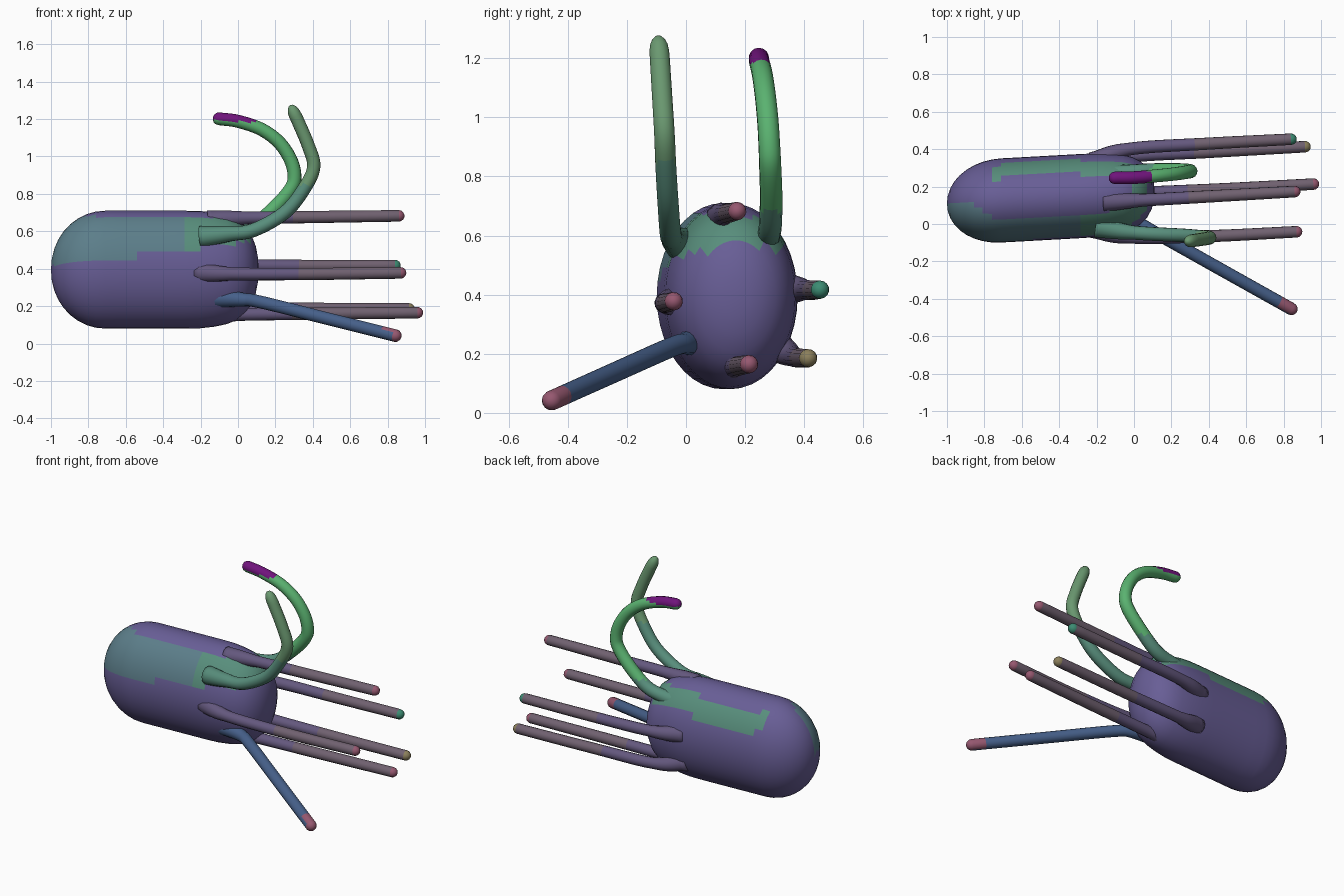
import bpy, bmesh, math
from mathutils import Vector

if "Cube" in bpy.data.objects:
    bpy.data.objects.remove(bpy.data.objects["Cube"])


def material(name, rgb):
    m = bpy.data.materials.new(name)
    lin = [(c / 255 / 12.92) if c < 11 else ((c / 255 + 0.055) / 1.055) ** 2.4 for c in rgb]
    m.diffuse_color = (*lin, 1)
    m.use_nodes = True
    m.node_tree.nodes["Principled BSDF"].inputs["Base Color"].default_value = m.diffuse_color
    return m


MATS = {n: material(n, c) for n, c in {
    "purple": (104, 94, 150), "teal": (92, 126, 138), "sage": (88, 142, 124),
    "leaf": (90, 178, 112), "moss": (106, 152, 112), "plum": (112, 20, 124),
    "violet_grey": (100, 88, 126), "brown_grey": (112, 97, 112),
    "rose": (150, 88, 112), "ochre": (140, 128, 92), "sea": (60, 140, 115),
    "blue": (70, 96, 138)}.items()}
NAMES = list(MATS)


def loft(name, rings, pick):
    """Skin a list of rings; rings of one point close the ends."""
    bm = bmesh.new()
    vs = [[bm.verts.new(p) for p in r] for r in rings]
    for a, b in zip(vs, vs[1:]):
        n = max(len(a), len(b))
        for i in range(n):
            j = (i + 1) % n
            if len(a) == 1:
                f = (a[0], b[i], b[j])
            elif len(b) == 1:
                f = (a[i], b[0], a[j])
            else:
                f = (a[i], b[i], b[j], a[j])
            bm.faces.new(f)
    bmesh.ops.recalc_face_normals(bm, faces=bm.faces)
    used = []
    for f in bm.faces:
        n = pick(f.calc_center_median())
        if n not in used:
            used.append(n)
        f.material_index = used.index(n)
        f.smooth = True
    me = bpy.data.meshes.new(name)
    bm.to_mesh(me)
    bm.free()
    for n in used:
        me.materials.append(MATS[n])
    ob = bpy.data.objects.new(name, me)
    bpy.context.collection.objects.link(ob)
    return ob


def smooth_path(pts, steps=6):
    """Catmull-Rom curve through the points."""
    p = [Vector(q) for q in pts]
    p = [2 * p[0] - p[1]] + p + [2 * p[-1] - p[-2]]
    out = []
    for i in range(1, len(p) - 2):
        a, b, c, d = p[i - 1:i + 3]
        for k in range(steps):
            t = k / steps
            out.append(0.5 * (2 * b + (c - a) * t + (2 * a - 5 * b + 4 * c - d) * t * t
                              + (3 * b - a - 3 * c + d) * t ** 3))
    return out + [p[-2]]


def tube(name, pts, r0, r1, pick, cap=1.0, flare=0.02, sides=14):
    """Round limb whose path ends at the tip; flared root, domed tip."""
    pts = [Vector(p) for p in pts]
    end = (pts[-1] - pts[-2]).normalized()
    pts[-1] = pts[-1] - end * r1 * cap
    path = smooth_path(pts)
    n = len(path)
    stations = []
    for i, p in enumerate(path):
        t = (path[min(i + 1, n - 1)] - path[max(i - 1, 0)]).normalized()
        u = i / (n - 1)
        run = (p - path[0]).length
        stations.append((p, t, r0 + (r1 - r0) * u + flare * max(0, 1 - run / 0.2)))
    for a in (25, 50, 72):
        a = math.radians(a)
        stations.append((path[-1] + end * r1 * cap * math.sin(a), end, r1 * math.cos(a)))
    side = stations[0][1].orthogonal().normalized()
    rings = [[stations[0][0]]]
    for p, t, r in stations:
        side = (side - t * side.dot(t)).normalized()
        other = t.cross(side)
        rings.append([p + r * (side * math.cos(w) + other * math.sin(w))
                      for w in (2 * math.pi * k / sides for k in range(sides))])
    rings.append([path[-1] + end * r1 * cap])
    return loft(name, rings, pick)


# mantle: long capsule, slightly turned in plan
HY, HZ, CZ = 0.225, 0.315, 0.395


def axis_y(x):
    return 0.165 + 0.055 * x


def body_colour(c):
    s = (c.z - CZ) / HZ
    if c.y < axis_y(c.x):
        if 0.08 + 0.36 * (c.x + 1) < s < 0.9 and c.x < 0.06:
            return "teal" if c.x < -0.3 else "sage"
    elif 0.52 < s < 0.85 and c.x > -0.75:
        return "sage"
    return "purple"


profile = [(-0.71 - 0.29 * math.cos(a), math.sin(a) ** 0.97)
           for a in (math.radians(d) for d in range(10, 91, 10))]
profile += [(-0.71 + 0.085 * k, 1.0) for k in range(1, 6)]
profile += [(-0.2, 0.995), (-0.13, 0.97), (-0.06, 0.925), (-0.01, 0.86), (0.035, 0.75),
            (0.07, 0.6), (0.095, 0.4), (0.107, 0.2)]
rings = [[(-1, axis_y(-1), CZ)]]
for x, s in profile:
    rings.append([(x, axis_y(x) + HY * s * math.cos(w), CZ + HZ * s * math.sin(w))
                  for w in (2 * math.pi * k / 40 for k in range(40))])
rings.append([(0.11, axis_y(0.11), CZ)])
loft("mantle", rings, body_colour)

# five straight trailing tentacles
straight = {
    "top_tentacle": ([(-0.16, 0.12, 0.655), (0, 0.125, 0.67), (0.45, 0.15, 0.677), (0.89, 0.175, 0.683)], "rose"),
    "rear_upper_tentacle": ([(-0.22, 0.33, 0.42), (-0.03, 0.4, 0.417), (0.4, 0.43, 0.415), (0.87, 0.455, 0.417)], "sea"),
    "rear_lower_tentacle": ([(-0.22, 0.3, 0.23), (-0.03, 0.36, 0.192), (0.4, 0.385, 0.186), (0.945, 0.415, 0.185)], "ochre"),
    "bottom_tentacle": ([(-0.2, 0.16, 0.145), (0, 0.165, 0.155), (0.45, 0.185, 0.16), (0.99, 0.215, 0.165)], "rose"),
    "front_tentacle": ([(-0.22, -0.02, 0.38), (-0.03, -0.07, 0.372), (0.4, -0.065, 0.372), (0.9, -0.04, 0.378)], "rose"),
}
for name, (pts, tip) in straight.items():
    tube(name, pts, 0.036, 0.031,
         lambda c, e=pts[-1][0], t=tip: t if c.x > e - 0.06 else
         ("brown_grey" if c.x > 0.3 else "violet_grey"))

# splayed blue tentacle reaching the ground
tube("splayed_tentacle",
     [(-0.15, 0.03, 0.245), (0.02, 0.0, 0.235), (0.12, -0.05, 0.222), (0.45, -0.235, 0.14), (0.87, -0.47, 0.035)],
     0.035, 0.034, lambda c: "rose" if c.x > 0.8 else "blue")

# two raised curling arms
tube("front_arm",
     [(-0.2, -0.015, 0.57), (-0.06, -0.04, 0.585), (0.08, -0.052, 0.605), (0.25, -0.06, 0.7), (0.355, -0.068, 0.83),
      (0.405, -0.073, 0.945), (0.375, -0.08, 1.06), (0.32, -0.088, 1.19), (0.28, -0.094, 1.275)],
     0.038, 0.034, lambda c: "moss" if c.z > 0.85 else "sage", cap=1.8)
tube("rear_arm",
     [(-0.2, 0.25, 0.57), (-0.04, 0.275, 0.595), (0.08, 0.285, 0.63), (0.2, 0.288, 0.73), (0.285, 0.285, 0.83),
      (0.302, 0.282, 0.9), (0.28, 0.277, 0.985), (0.22, 0.268, 1.075), (0.125, 0.258, 1.145),
      (0.0, 0.248, 1.188), (-0.135, 0.246, 1.206)],
     0.04, 0.034,
     lambda c: "plum" if c.x < 0.09 and c.z > 1.185 + max(0, -c.x) * 0.1 else
     ("leaf" if c.z > 0.68 else "sage"))
